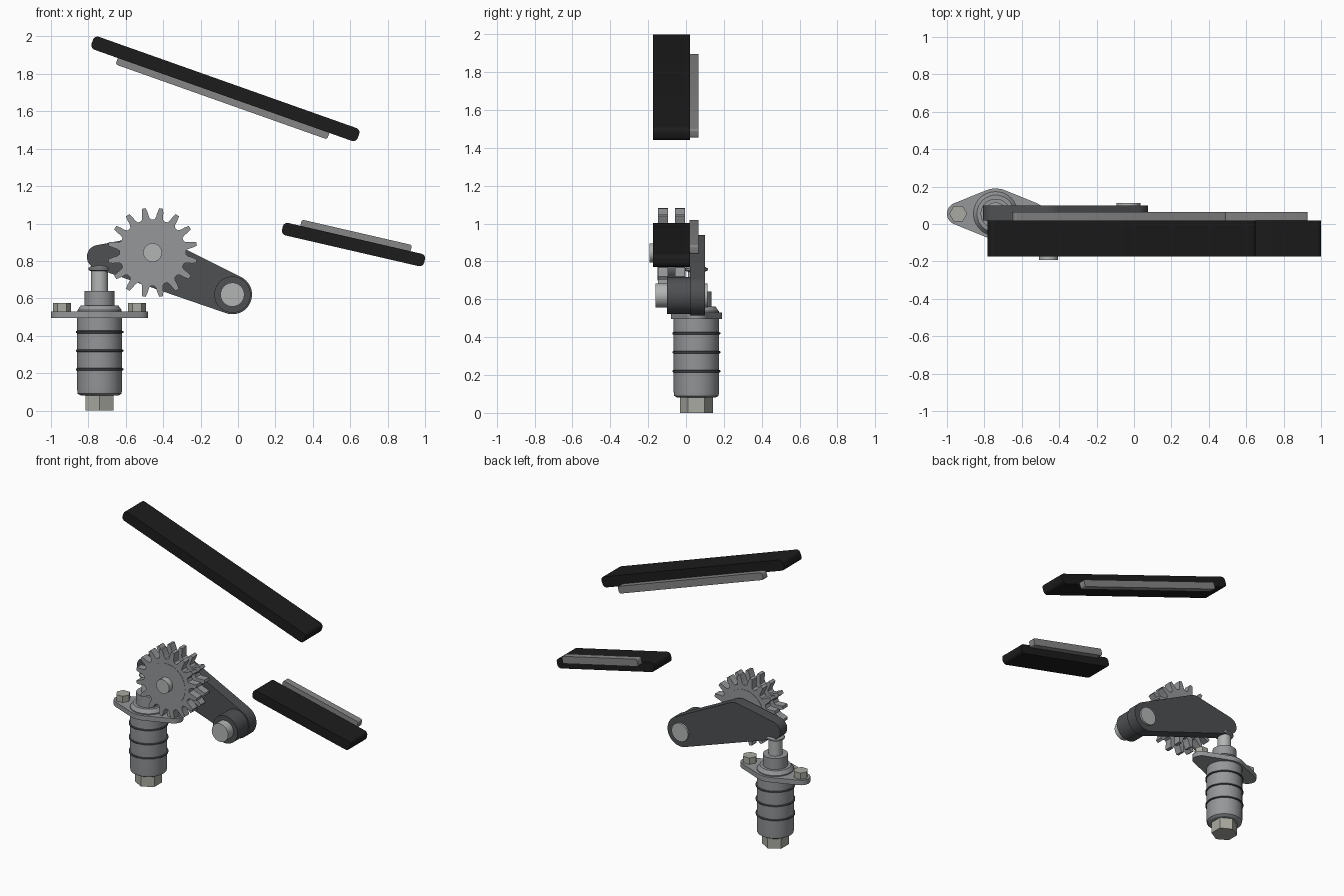
import bpy, bmesh
from math import sin, cos, pi, radians
from mathutils import Matrix, Vector
from mathutils.geometry import convex_hull_2d

if "Cube" in bpy.data.objects:
    bpy.data.objects.remove(bpy.data.objects["Cube"])


def material(name, rgb):
    m = bpy.data.materials.new(name)
    m.diffuse_color = (*rgb, 1)
    m.use_nodes = True
    m.node_tree.nodes["Principled BSDF"].inputs["Base Color"].default_value = m.diffuse_color
    return m


BLACK = material("black_plastic", (0.012, 0.012, 0.012))
DARK = material("dark_steel", (0.075, 0.08, 0.085))
GREY = material("guide_backing", (0.24, 0.24, 0.24))
STEEL = material("steel", (0.3, 0.31, 0.32))
BOLT = material("bolt_metal", (0.40, 0.40, 0.36))
PIN = material("pin_metal", (0.45, 0.46, 0.46))


def finish(name, bm, mat):
    bmesh.ops.recalc_face_normals(bm, faces=bm.faces)
    me = bpy.data.meshes.new(name)
    bm.to_mesh(me)
    bm.free()
    ob = bpy.data.objects.new(name, me)
    bpy.context.collection.objects.link(ob)
    me.materials.append(mat)
    bpy.ops.object.select_all(action='DESELECT')
    ob.select_set(True)
    bpy.context.view_layer.objects.active = ob
    bpy.ops.object.shade_smooth_by_angle(angle=radians(30))
    return ob


def prism(name, pts, a, b, mat, axis='Y'):
    """Extrude an outline from a to b: outline in xz along Y, or in xy along Z."""
    at = (lambda p, h: (p[0], h, p[1])) if axis == 'Y' else (lambda p, h: (p[0], p[1], h))
    bm = bmesh.new()
    face = bm.faces.new([bm.verts.new(at(p, a)) for p in pts])
    ext = bmesh.ops.extrude_face_region(bm, geom=[face])
    step = Vector(at((0, 0), b - a))
    bmesh.ops.translate(bm, vec=step, verts=[v for v in ext["geom"] if isinstance(v, bmesh.types.BMVert)])
    return finish(name, bm, mat)


def circle(x, y, r, n=48, start=0):
    return [(x + r * cos(start + 2 * pi * i / n), y + r * sin(start + 2 * pi * i / n)) for i in range(n)]


def hull(*circles):
    pts = [Vector(p) for c in circles for p in circle(*c)]
    return [pts[i] for i in convex_hull_2d(pts)]


def lathe(name, profile, x, y, mat, n=48):
    """Turn an (r, z) profile around a vertical axis."""
    bm = bmesh.new()
    rings = [[bm.verts.new((*p, z)) for p in circle(x, y, r, n)] for r, z in profile]
    for lo, hi in zip(rings, rings[1:]):
        for i in range(n):
            j = (i + 1) % n
            bm.faces.new((lo[i], lo[j], hi[j], hi[i]))
    bm.faces.new(rings[0])
    bm.faces.new(rings[-1])
    return finish(name, bm, mat)


# Hydraulic tensioner
TX, TY = -0.74, 0.055
lathe("tensioner_body", [(0.1, 0.08), (0.117, 0.09), (0.12, 0.11), (0.12, 0.5)], TX, TY, STEEL)
for i, z in enumerate((0.22, 0.32, 0.42)):
    lathe(f"body_ring_{i}", [(0.12, z - 0.007), (0.127, z - 0.004), (0.127, z + 0.004), (0.12, z + 0.007)],
          TX, TY, DARK)
prism("tensioner_hex_plug", circle(TX, TY, 0.087, 6, pi / 2), 0, 0.08, BOLT, 'Z')
prism("mounting_flange", hull((TX, TY, 0.135), (TX - 0.2, TY, 0.06), (TX + 0.2, TY, 0.06)),
      0.495, 0.53, STEEL, 'Z')
for side in (-1, 1):
    prism(f"flange_bolt_{side}", circle(TX + side * 0.2, TY, 0.048, 6), 0.53, 0.575, BOLT, 'Z')
lathe("tensioner_neck", [(0.118, 0.53), (0.118, 0.537), (0.1, 0.562), (0.08, 0.562), (0.08, 0.64)], TX, TY, STEEL)
lathe("plunger_rod", [(0.045, 0.63), (0.045, 0.752)], TX, TY, PIN)
lathe("plunger_cap", [(0.045, 0.745), (0.06, 0.752), (0.06, 0.762), (0.05, 0.77), (0.03, 0.776), (0.01, 0.778)],
      TX, TY, STEEL)

# Tensioner arm with pivot
PX, PZ = -0.03, 0.62
GX, GZ = -0.457, 0.845
prism("tensioner_arm", hull((-0.745, 0.822, 0.063), (GX, GZ, 0.095), (PX, PZ, 0.105)), 0.02, 0.1, DARK)
prism("pivot_boss", circle(PX, PZ, 0.097), -0.1, 0.03, DARK)
prism("pivot_pin", circle(PX, PZ, 0.064), -0.16, 0.113, PIN)

# Double idler sprocket
TEETH = 16
outline = []
for i in range(TEETH):
    mid = pi / 2 + (i + 0.5) * 2 * pi / TEETH
    step = 2 * pi / TEETH
    for da, r in ((-0.36, 0.178), (-0.25, 0.19), (-0.19, 0.215), (-0.11, 0.24),
                  (0.11, 0.24), (0.19, 0.215), (0.25, 0.19), (0.36, 0.178)):
        a = mid + da * step
        outline.append((GX + r * cos(a), GZ + r * sin(a)))
for name, a, b in (("front", -0.148, -0.095), ("back", -0.058, -0.005)):
    prism(f"sprocket_{name}", outline, a, b, STEEL)
prism("sprocket_hub", circle(GX, GZ, 0.147), -0.15, -0.003, STEEL)
prism("sprocket_pin", circle(GX, GZ, 0.05), -0.192, 0.09, PIN)


def strip(name, cx, cz, tilt, s, n, length, thick, r, a, b, mat):
    """Round-cornered bar tilted down to the right, offset s along and n across."""
    rot = Matrix.Rotation(-tilt, 2)
    pts = []
    for k, (sx, sz) in enumerate(((1, 1), (-1, 1), (-1, -1), (1, -1))):
        for i in range(6):
            t = pi / 2 * (k + i / 5)
            p = Vector((s + sx * (length / 2 - r) + r * cos(t), n + sz * (thick / 2 - r) + r * sin(t)))
            pts.append(Vector((cx, cz)) + Matrix(((cos(tilt), sin(tilt)), (-sin(tilt), cos(tilt)))) @ p)
    return prism(name, pts, a, b, mat)


# Chain guides: rubbing pad and backing rail
for name, cx, cz, deg, length, thick, n, s, rail in (
        ("upper", -0.0675, 1.72, 19.5, 1.51, 0.073, -0.048, 0.003, 1.2),
        ("lower", 0.6175, 0.8875, 13, 0.78, 0.068, 0.043, 0.003, 0.605)):
    t = radians(deg)
    strip(f"{name}_guide_pad", cx, cz, t, 0, 0, length, thick, 0.025, -0.175, 0.02, BLACK)
    strip(f"{name}_guide_rail", cx, cz, t, s, n, rail, 0.05, 0.012, 0.018, 0.065, GREY)
